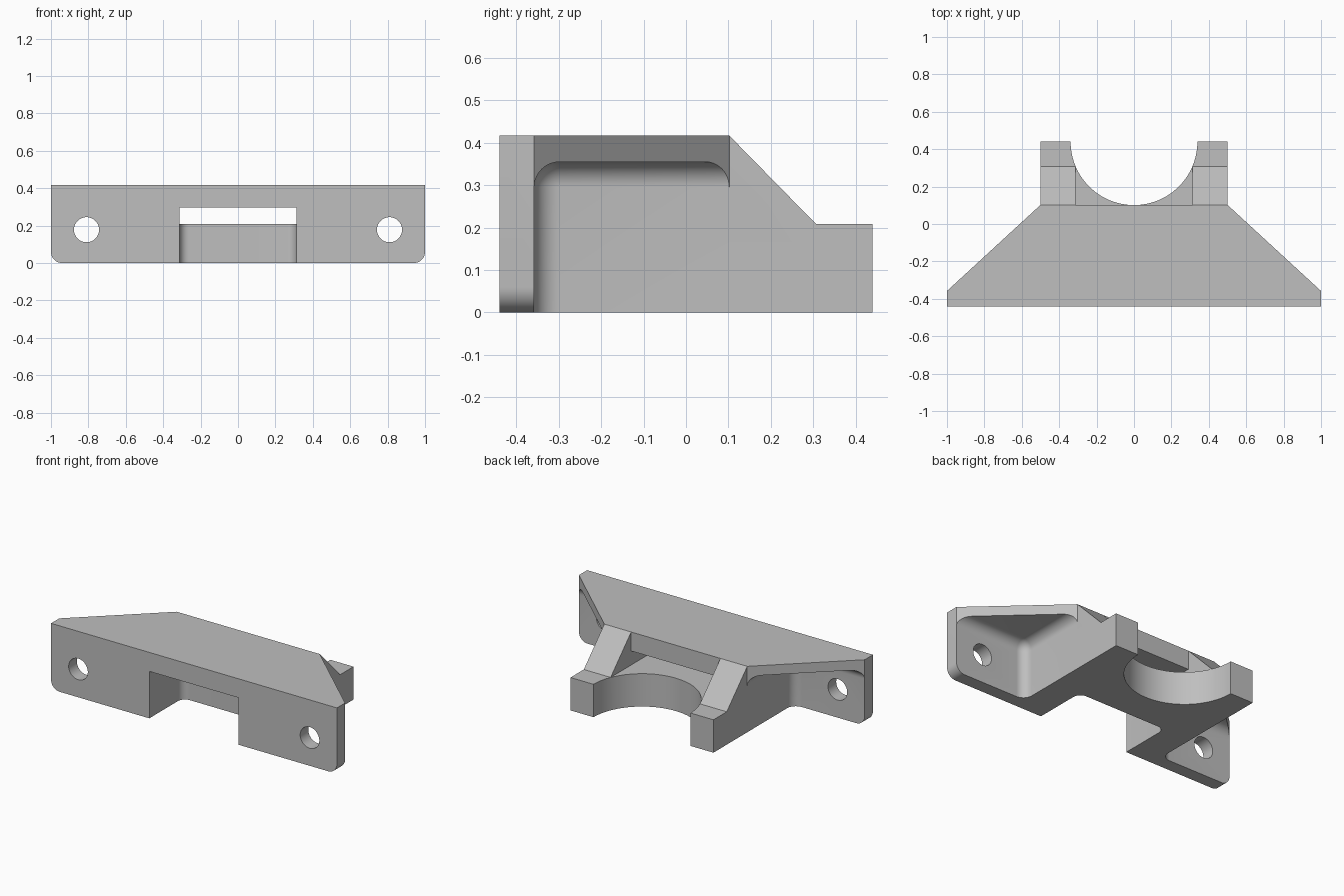
import bpy, bmesh, math
from mathutils import Vector

if "Cube" in bpy.data.objects:
    bpy.data.objects.remove(bpy.data.objects["Cube"], do_unlink=True)

TOP, LEDGE, GAP = 0.417, 0.208, 0.297   # key heights
BACK, LIP, ARM, NOTCH = 0.44, 0.102, 0.5, 0.3125

grey = bpy.data.materials.new("plain grey")
grey.use_nodes = True
COLOUR = (0.52, 0.52, 0.52, 1)
grey.diffuse_color = COLOUR
grey.node_tree.nodes["Principled BSDF"].inputs["Base Color"].default_value = COLOUR


def make(name, bm):
    bmesh.ops.recalc_face_normals(bm, faces=bm.faces)
    mesh = bpy.data.meshes.new(name)
    bm.to_mesh(mesh)
    bm.free()
    mesh.materials.append(grey)
    obj = bpy.data.objects.new(name, mesh)
    bpy.context.collection.objects.link(obj)
    return obj


def prism(name, points, start, sweep):
    """Extrude a closed outline; start(p, q) places outline points."""
    bm = bmesh.new()
    face = bm.faces.new([bm.verts.new(start(*p)) for p in points])
    moved = bmesh.ops.extrude_face_region(bm, geom=[face])["geom"]
    bmesh.ops.translate(bm, vec=sweep, verts=[v for v in moved if isinstance(v, bmesh.types.BMVert)])
    return make(name, bm)


def box(name, lo, hi, rule=None, radius=0.06):
    """Box between two corners; edges whose midpoint passes the rule are rounded."""
    lo, hi = Vector(lo), Vector(hi)
    bm = bmesh.new()
    bmesh.ops.create_cube(bm, size=1)
    for v in bm.verts:
        v.co = Vector([(lo[i] + hi[i]) / 2 + v.co[i] * (hi[i] - lo[i]) for i in range(3)])
    if rule:
        def on_sides(e):
            mid = (e.verts[0].co + e.verts[1].co) / 2
            side = [0 if abs(mid[i] - lo[i]) < 1e-4 else 1 if abs(mid[i] - hi[i]) < 1e-4 else None
                    for i in range(3)]
            return rule(*side)
        bmesh.ops.bevel(bm, geom=[e for e in bm.edges if on_sides(e)], offset=radius,
                        segments=10, profile=0.5, affect="EDGES")
    return make(name, bm)


def cylinder(name, radius, place, sweep, count=64):
    ring = [(radius * math.cos(2 * math.pi * i / count), radius * math.sin(2 * math.pi * i / count))
            for i in range(count)]
    return prism(name, ring, place, sweep)


# Solid blank with rounded lower outer corners
bracket = box("bracket", (-1, -BACK, 0), (1, BACK, TOP),
              lambda x, y, z: z == 0 and x is not None)
cutters = []

for s in (-1, 1):
    # Filleted pocket beside each arm
    xs = sorted((s * ARM, s * 1.3))
    inner = 0 if s > 0 else 1
    cutters.append(box("pocket_cutter", (xs[0], -0.358, -0.3), (xs[1], 0.9, 0.355),
                       lambda x, y, z: [x == inner, y == 0, z == 1].count(True) == 2))
    # Slanted flank of the top plate
    cutters.append(prism("flank_cutter",
                         [(s, -0.358), (s * ARM, LIP), (s * ARM, 0.8), (s * 1.4, 0.8), (s * 1.4, -0.358)],
                         lambda x, y: (x, y, -0.2), (0, 0, 1)))
    # Screw hole
    cutters.append(cylinder("hole_cutter", 0.067, lambda p, q, s=s: (s * 0.81 + p, -0.6, 0.178 + q),
                            (0, 0.4, 0)))

# Sloping arm tops
cutters.append(prism("slope_cutter",
                     [(LIP, TOP), (0.307, LEDGE), (0.7, LEDGE), (0.7, 0.7), (LIP, 0.7)],
                     lambda y, z: (-1.5, y, z), (3, 0, 0)))
# Front notch with rounded rear corners
cutters.append(box("notch_cutter", (-NOTCH, -0.7, -0.2), (NOTCH, -0.105, 0.25),
                   lambda x, y, z: y == 1 and x is not None, 0.05))
# Through slot opening up between the arms
cutters.append(prism("slot_cutter",
                     [(-0.7, LEDGE), (0.8, LEDGE), (0.8, 0.8), (LIP, 0.8), (LIP, GAP), (-0.7, GAP)],
                     lambda y, z: (-NOTCH, y, z), (2 * NOTCH, 0, 0)))
# Round cradle
cutters.append(cylinder("cradle_cutter", 0.339, lambda p, q: (p, BACK + q, -0.2), (0, 0, 0.45), 96))

for cutter in cutters:
    mod = bracket.modifiers.new(cutter.name, "BOOLEAN")
    mod.operation, mod.solver, mod.object = "DIFFERENCE", "EXACT", cutter
    cutter.hide_render = True

# Bake the cuts, then discard the cutters
bpy.context.view_layer.update()
result = bpy.data.meshes.new_from_object(bracket.evaluated_get(bpy.context.evaluated_depsgraph_get()))
bracket.modifiers.clear()
bracket.data = result
for cutter in cutters:
    bpy.data.objects.remove(cutter, do_unlink=True)

bpy.ops.object.select_all(action="DESELECT")
bracket.select_set(True)
bpy.context.view_layer.objects.active = bracket
bpy.ops.object.shade_smooth_by_angle(angle=math.radians(30))
